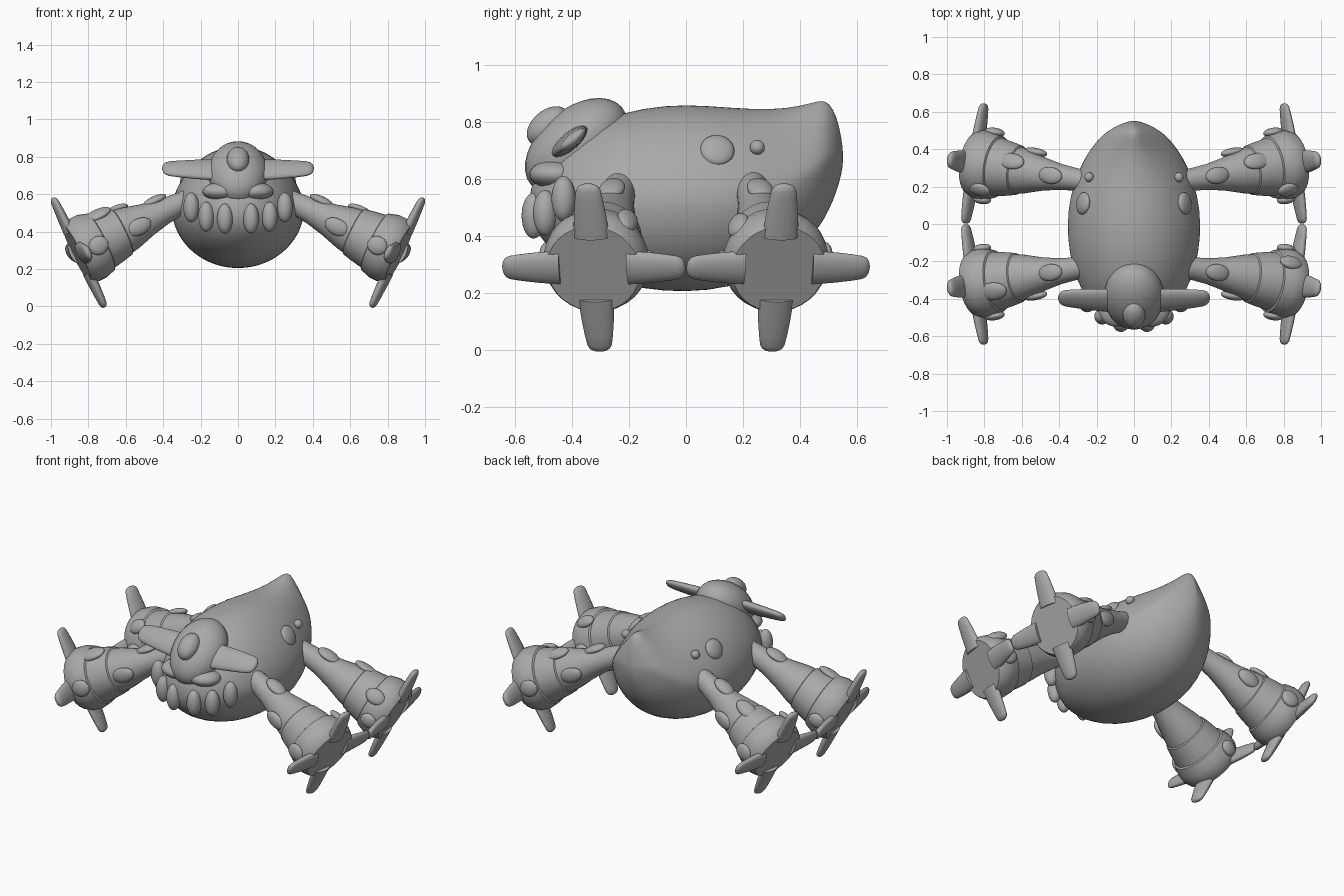
import bpy, bmesh, math
from mathutils import Vector, Matrix

cube = bpy.data.objects.get("Cube")
if cube:
    bpy.data.objects.remove(cube, do_unlink=True)

grey = bpy.data.materials.new("plain_grey")
grey.use_nodes = True
grey.diffuse_color = (0.4, 0.4, 0.4, 1)
grey.node_tree.nodes["Principled BSDF"].inputs["Base Color"].default_value = (0.4, 0.4, 0.4, 1)
parts = []


def finish(name, bm):
    bmesh.ops.recalc_face_normals(bm, faces=bm.faces)
    mesh = bpy.data.meshes.new(name)
    bm.to_mesh(mesh)
    bm.free()
    mesh.materials.append(grey)
    ob = bpy.data.objects.new(name, mesh)
    bpy.context.collection.objects.link(ob)
    parts.append(ob)
    return ob


def skin(name, rings):
    """Bridge equal rings of points and cap both ends."""
    bm = bmesh.new()
    loops = [[bm.verts.new(p) for p in ring] for ring in rings]
    n = len(loops[0])
    for a, b in zip(loops, loops[1:]):
        for i in range(n):
            j = (i + 1) % n
            bm.faces.new((a[i], a[j], b[j], b[i]))
    bm.faces.new(loops[0][::-1])
    bm.faces.new(loops[-1])
    return finish(name, bm)


def oval(center, a, b, n=28):
    angles = [2 * math.pi * i / n for i in range(n)]
    return [center + a * math.cos(t) + b * math.sin(t) for t in angles]


def ellipsoid(name, center, radii, axes=None):
    """Ellipsoid with its radii along three given axes."""
    bm = bmesh.new()
    bmesh.ops.create_uvsphere(bm, u_segments=28, v_segments=16, radius=1)
    rot = Matrix(axes).transposed() if axes else Matrix.Identity(3)
    m = Matrix.Translation(center) @ rot.to_4x4() @ Matrix.Diagonal((*radii, 1))
    bm.transform(m)
    return finish(name, bm)


TAPER = [(0, 1), (0.4, 0.9), (0.7, 0.78), (0.88, 0.68), (0.95, 0.55), (0.985, 0.35), (1, 0.12)]


def spike(name, root, tip, wide, thin):
    """Flattened tapering spike with a rounded tip."""
    skin(name, [oval(root.lerp(tip, t), wide * s, thin * s) for t, s in TAPER])


# Body: egg-shaped sections from front to back (y, low, high, half width)
SECTIONS = [
    (-0.55, 0.48, 0.54, 0.03), (-0.535, 0.43, 0.6, 0.09), (-0.5, 0.375, 0.66, 0.16),
    (-0.42, 0.31, 0.74, 0.245), (-0.3, 0.25, 0.81, 0.31), (-0.15, 0.21, 0.85, 0.35),
    (0, 0.2, 0.863, 0.36), (0.15, 0.215, 0.85, 0.345), (0.3, 0.27, 0.842, 0.295),
    (0.4, 0.345, 0.855, 0.235), (0.46, 0.42, 0.873, 0.185), (0.49, 0.465, 0.875, 0.15),
    (0.515, 0.52, 0.85, 0.11), (0.538, 0.58, 0.79, 0.065), (0.552, 0.65, 0.7, 0.015)]
rings = []
for y, low, high, width in SECTIONS:
    ring = []
    pinch = 0.12 + 0.45 * max(0, min(1, (y - 0.2) / 0.28))
    for i in range(40):
        t = 2 * math.pi * i / 40
        up = math.cos(t)
        x = width * math.sin(t) * (1 - pinch * max(0, up))
        ring.append(Vector((x, y, (low + high) / 2 + (high - low) / 2 * up)))
    rings.append(ring)
body = skin("body", rings)
smooth = body.modifiers.new("smooth", "SUBSURF")
smooth.levels = smooth.render_levels = 1

# Head: tilted dome with nose, cheeks and flat ears
X = Vector((1, 0, 0))
back = Vector((0, 0.76, 0.65))
crown = Vector((0, -0.65, 0.76))
tilt = (X, back, crown)
ellipsoid("head", (0, -0.385, 0.715), (0.16, 0.21, 0.13), tilt)
ellipsoid("nose", (0, -0.485, 0.785), (0.06, 0.085, 0.055), tilt)
for side, label in ((1, "left"), (-1, "right")):
    ellipsoid("cheek_" + label, (side * 0.09, -0.46, 0.615), (0.1, 0.09, 0.05))
    spike("ear_" + label, Vector((side * 0.1, -0.41, 0.73)),
          Vector((side * 0.405, -0.395, 0.738)), back * 0.08, crown * 0.032)

    # Collar beads
    for i, spot in enumerate([(0.07, -0.535, 0.47), (0.17, -0.495, 0.48), (0.25, -0.43, 0.53)]):
        ellipsoid(f"collar_bead_{label}_{i}", (side * spot[0], spot[1], spot[2]),
                  (0.042, 0.042, 0.08))

    # Flank spots
    for i, (x, y, z, r) in enumerate([(0.272, 0.11, 0.7, 0.06), (0.24, 0.25, 0.71, 0.026)]):
        normal = Vector((side * 0.85, 0.1, 0.5)).normalized()
        along = normal.cross(Vector((0, 0, 1))).normalized()
        ellipsoid(f"flank_spot_{label}_{i}", (x * side, y, z), (r, r, 0.025),
                  (along, normal.cross(along), normal))

# Legs: stepped bells along a slanting axis (distance, radius)
LEG = [(-0.06, 0.055), (0, 0.06), (0.1, 0.07), (0.2, 0.09), (0.3, 0.118), (0.345, 0.126),
       (0.35, 0.134), (0.4, 0.145), (0.47, 0.157), (0.475, 0.168), (0.53, 0.185),
       (0.575, 0.185), (0.61, 0.172), (0.62, 0.165)]


def leg_radius(d):
    for (a, ra), (b, rb) in zip(LEG, LEG[1:]):
        if a <= d <= b:
            return ra + (rb - ra) * (d - a) / (b - a)
    return LEG[-1][1]


def make_leg(sx, sy):
    tag = ("front" if sy < 0 else "back") + ("_left" if sx > 0 else "_right")
    foot = Vector((sx * 0.862, sy * 0.325, 0.283))
    axis = Vector((sx * 0.89, sy * 0.14, -0.43)).normalized()
    up = (Vector((0, 0, 1)) - axis * axis.z).normalized()
    inner = axis.cross(up)
    if inner.y * sy > 0:
        inner = -inner
    start = foot - axis * 0.62
    skin("leg_" + tag, [oval(start + axis * d, up * r, inner * r, 32) for d, r in LEG])

    # Four flat toes around the sole
    for name, d, w in (("top", up, inner), ("bottom", -up, inner),
                       ("inner", inner, up), ("outer", -inner, up)):
        base = foot - axis * 0.012
        spike(f"toe_{name}_{tag}", base + d * 0.12, base + d * 0.325, w * 0.064, axis * 0.03)

    # Raised spots (distance, angle from the top, length, width)
    spots = [(0.12, 0, 0.07, 0.045), (0.27, -95, 0.07, 0.045), (0.52, -90, 0.055, 0.05),
             (0.54, 95, 0.05, 0.045)]
    if sy > 0:
        spots += [(0.34, -20, 0.075, 0.045), (0.5, 50, 0.06, 0.045)]
    elif sx > 0:
        spots += [(0.51, 40, 0.065, 0.04)]
    else:
        spots += [(0.44, -20, 0.08, 0.05)]
    for i, (d, angle, length, width) in enumerate(spots):
        a = math.radians(angle)
        normal = up * math.cos(a) + inner * math.sin(a)
        center = start + axis * d + normal * leg_radius(d)
        ellipsoid(f"leg_spot_{tag}_{i}", center, (length, width, 0.024),
                  (axis, axis.cross(normal), normal))


for sx in (1, -1):
    for sy in (1, -1):
        make_leg(sx, sy)

# Smooth shading with crisp creases
bpy.ops.object.select_all(action="DESELECT")
for ob in parts:
    ob.select_set(True)
bpy.context.view_layer.objects.active = body
bpy.ops.object.shade_smooth_by_angle(angle=math.radians(40))
